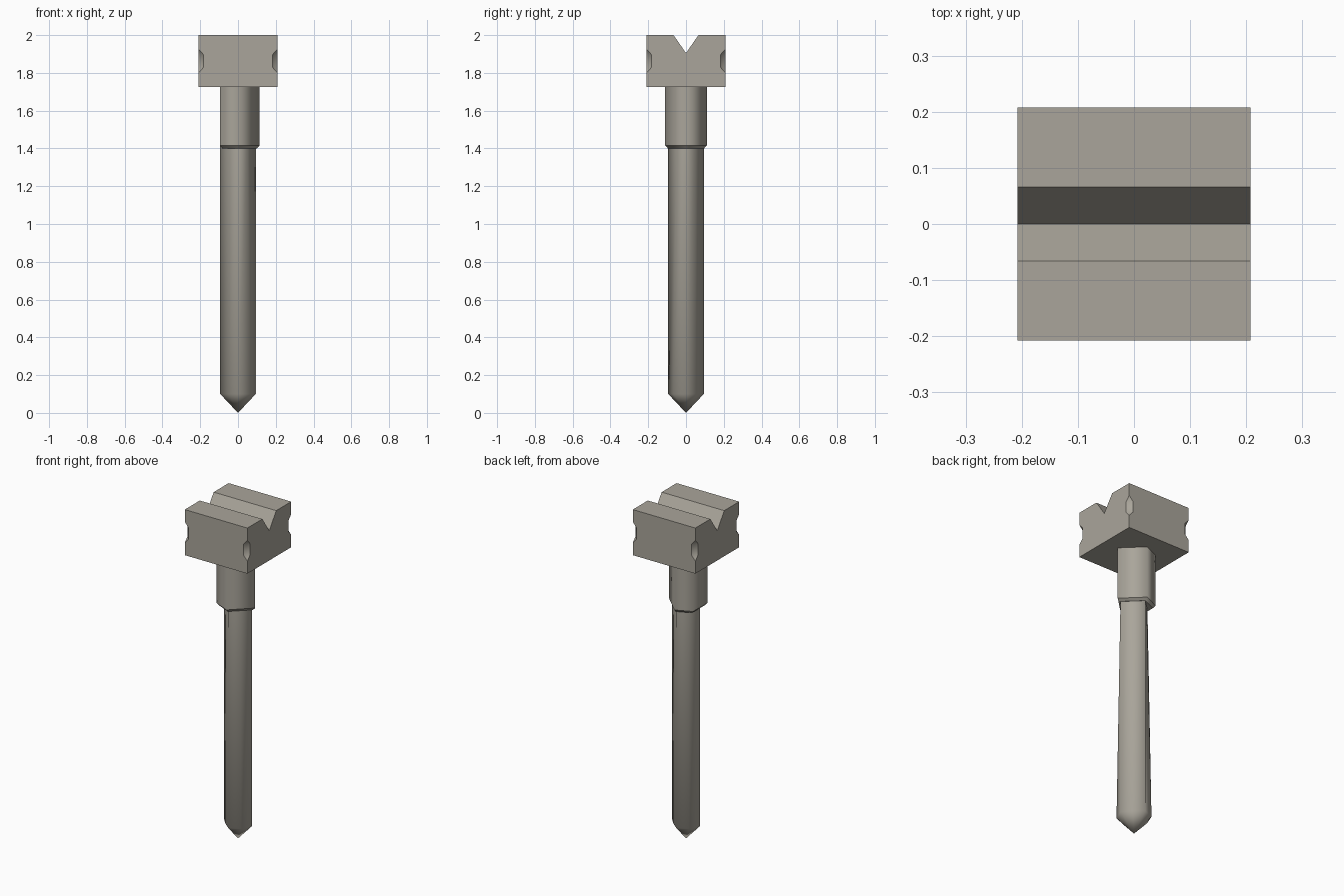
import bpy, bmesh
from math import radians

if "Cube" in bpy.data.objects:
    bpy.data.objects.remove(bpy.data.objects["Cube"])

H = 0.208  # half width of the square head

# Warm grey metal shared by all parts
metal = bpy.data.materials.new("warm_grey")
metal.diffuse_color = (0.40, 0.377, 0.326, 1)
metal.use_nodes = True
metal.node_tree.nodes["Principled BSDF"].inputs["Base Color"].default_value = metal.diffuse_color


def finish(name, bm):
    bmesh.ops.recalc_face_normals(bm, faces=bm.faces)
    me = bpy.data.meshes.new(name)
    bm.to_mesh(me)
    bm.free()
    me.materials.append(metal)
    ob = bpy.data.objects.new(name, me)
    bpy.context.collection.objects.link(ob)
    return ob


def loft(name, rings, soft=()):
    """Skin (z, [(x, y), ...]) rings; ring edges are sharp except at the soft heights."""
    bm = bmesh.new()
    loops = [[bm.verts.new((x, y, z)) for x, y in pts] for z, pts in rings]
    n = len(loops[0])
    for a, b in zip(loops, loops[1:]):
        for i in range(n):
            j = (i + 1) % n
            bm.faces.new((a[i], a[j], b[j], b[i])).smooth = True
    bm.faces.new(loops[0][::-1])
    bm.faces.new(loops[-1])
    for e in bm.edges:
        z0, z1 = (v.co.z for v in e.verts)
        if abs(z0 - z1) < 1e-5 and not any(abs(z0 - s) < 1e-4 for s in soft):
            e.smooth = False
    bmesh.ops.remove_doubles(bm, verts=bm.verts, dist=1e-4)
    return finish(name, bm)


def section(r, d1, d2):
    """Eight-point section: r on the axes, d1 / d2 along the two diagonals."""
    p, q = d1 * 0.7071, d2 * 0.7071
    return [(r, 0), (p, p), (0, r), (-q, q), (-r, 0), (-p, -p), (0, -r), (q, -q)]


def scaled(pts, s):
    return [(x * s, y * s) for x, y in pts]


# Shaft: pointed tip, rounder at the bottom, nearly square under the neck
foot = section(0.094, 0.072, 0.094)
loft("shaft", [(0.0, scaled(foot, 0.0005)), (0.10, foot),
               (1.43, section(0.094, 0.068, 0.068))], soft=(0.10,))

# Neck: five-sided collar with a chamfered lower rim
collar = [(0.114, 0), (0, 0.11), (-0.095, 0.068), (-0.095, -0.068), (0, -0.11)]
loft("neck", [(1.40, scaled(collar, 0.87)), (1.415, collar), (1.726, collar)])

# Head: square block with a V groove along x
profile = [(-H, 1.726), (H, 1.726), (H, 2.0), (0.066, 2.0),
           (0, 1.905), (-0.066, 2.0), (-H, 2.0)]
bm = bmesh.new()
face = bm.faces.new([bm.verts.new((-H, y, z)) for y, z in profile])
ext = bmesh.ops.extrude_face_region(bm, geom=[face])["geom"]
bmesh.ops.translate(bm, vec=(2 * H, 0, 0),
                    verts=[v for v in ext if isinstance(v, bmesh.types.BMVert)])
head = finish("head", bm)

# Dimples scooped out of the four vertical corners
bm = bmesh.new()
for sx in (-1, 1):
    for sy in (-1, 1):
        new = bmesh.ops.create_uvsphere(bm, u_segments=24, v_segments=5, radius=0.108)
        bmesh.ops.translate(bm, verts=new["verts"], vec=(sx * 0.266, sy * 0.266, 1.863))
cutter = finish("corner_cutter", bm)
cutter.hide_render = True
mod = head.modifiers.new("corner_dimples", "BOOLEAN")
mod.operation, mod.solver, mod.object = "DIFFERENCE", "EXACT", cutter
bpy.context.view_layer.objects.active = head
head.select_set(True)
bpy.ops.object.modifier_apply(modifier=mod.name)
bpy.data.objects.remove(cutter)
bpy.ops.object.shade_smooth_by_angle(angle=radians(40))
